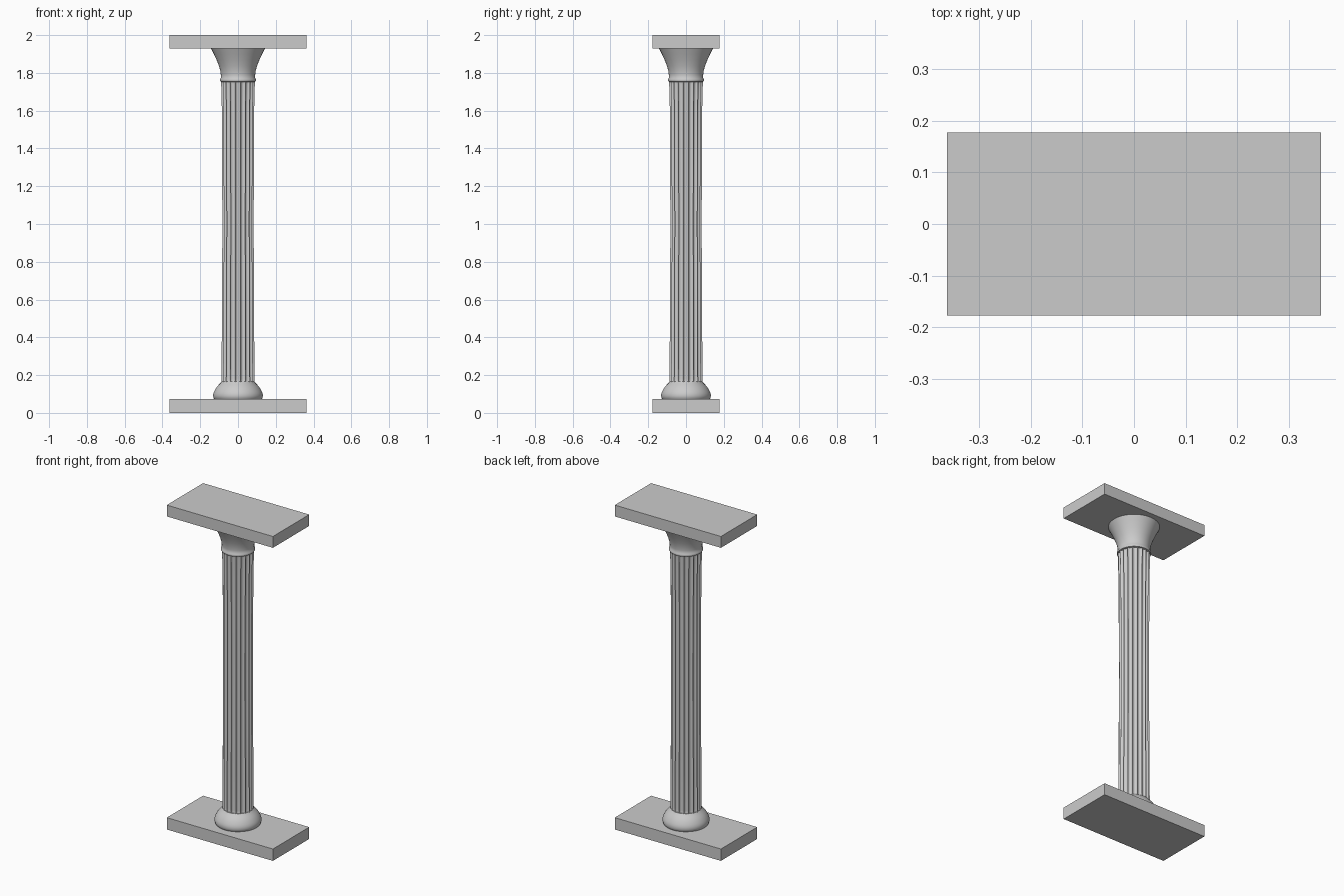
import bpy, bmesh, math

if "Cube" in bpy.data.objects:
    bpy.data.objects.remove(bpy.data.objects["Cube"])

FLUTES = 20


def make_object(name, bm, smooth=True):
    bmesh.ops.recalc_face_normals(bm, faces=bm.faces[:])
    mesh = bpy.data.meshes.new(name)
    bm.to_mesh(mesh)
    bm.free()
    ob = bpy.data.objects.new(name, mesh)
    bpy.context.collection.objects.link(ob)
    if smooth:
        bpy.ops.object.select_all(action='DESELECT')
        ob.select_set(True)
        bpy.context.view_layer.objects.active = ob
        bpy.ops.object.shade_smooth_by_angle(angle=math.radians(35))
    return ob


def slab(name, z0, z1):
    bm = bmesh.new()
    bmesh.ops.create_cube(bm, size=1)
    for v in bm.verts:
        v.co = (v.co.x * 0.724, v.co.y * 0.354, z0 + (v.co.z + 0.5) * (z1 - z0))
    make_object(name, bm, False)


def lathe(name, rows, sides, cut=lambda a: 0):
    """rows are (radius, z, flute depth); cut gives flute shape 0..1 by angle."""
    bm = bmesh.new()
    rings = []
    for r, z, d in rows:
        ring = []
        for i in range(sides):
            a = 2 * math.pi * i / sides
            q = r - d * cut(a)
            ring.append(bm.verts.new((q * math.cos(a), q * math.sin(a), z)))
        rings.append(ring)
    for lo, hi in zip(rings, rings[1:]):
        for i in range(sides):
            j = (i + 1) % sides
            bm.faces.new((lo[i], lo[j], hi[j], hi[i]))
    bm.faces.new(rings[0][::-1])
    bm.faces.new(rings[-1])
    make_object(name, bm)


def flute(a):
    # concave hollow between narrow ridges
    t = (a * FLUTES / (2 * math.pi) + 0.5) % 1.0
    u = min(1.0, abs(2 * t - 1) / 0.86)
    return math.sqrt(max(0.0, 1 - u * u))


# Plinth and top slab
slab("bottom_slab", 0.0, 0.073)
slab("top_slab", 1.93, 2.0)

# Rounded base moulding
base = [(0.123, 0.070), (0.129, 0.078), (0.132, 0.090), (0.130, 0.104),
        (0.126, 0.114), (0.124, 0.118), (0.120, 0.126), (0.111, 0.139),
        (0.101, 0.150), (0.092, 0.159), (0.086, 0.166)]
lathe("base_moulding", [(r, z, 0) for r, z in base], 64)

# Fluted shaft with rounded flute ends
D = 0.010
ends = [(0.0, 0.0), (0.004, 0.45), (0.010, 0.75), (0.018, 0.93), (0.028, 1.0)]
shaft = [(0.088, 0.155 + h, D * f) for h, f in ends]
shaft += [(0.087, 0.4, D), (0.085, 0.7, D), (0.084, 1.0, D),
          (0.085, 1.3, D), (0.087, 1.62, D)]
shaft += [(0.090, 1.765 - h, D * f) for h, f in reversed(ends)]
lathe("fluted_shaft", shaft, FLUTES * 10, flute)

# Collar ring and flared capital
capital = [(0.086, 1.752), (0.093, 1.754), (0.096, 1.760), (0.095, 1.767),
           (0.091, 1.773), (0.091, 1.790), (0.094, 1.812), (0.101, 1.837),
           (0.113, 1.868), (0.128, 1.900), (0.144, 1.932)]
lathe("capital", [(r, z, 0) for r, z in capital], 64)
